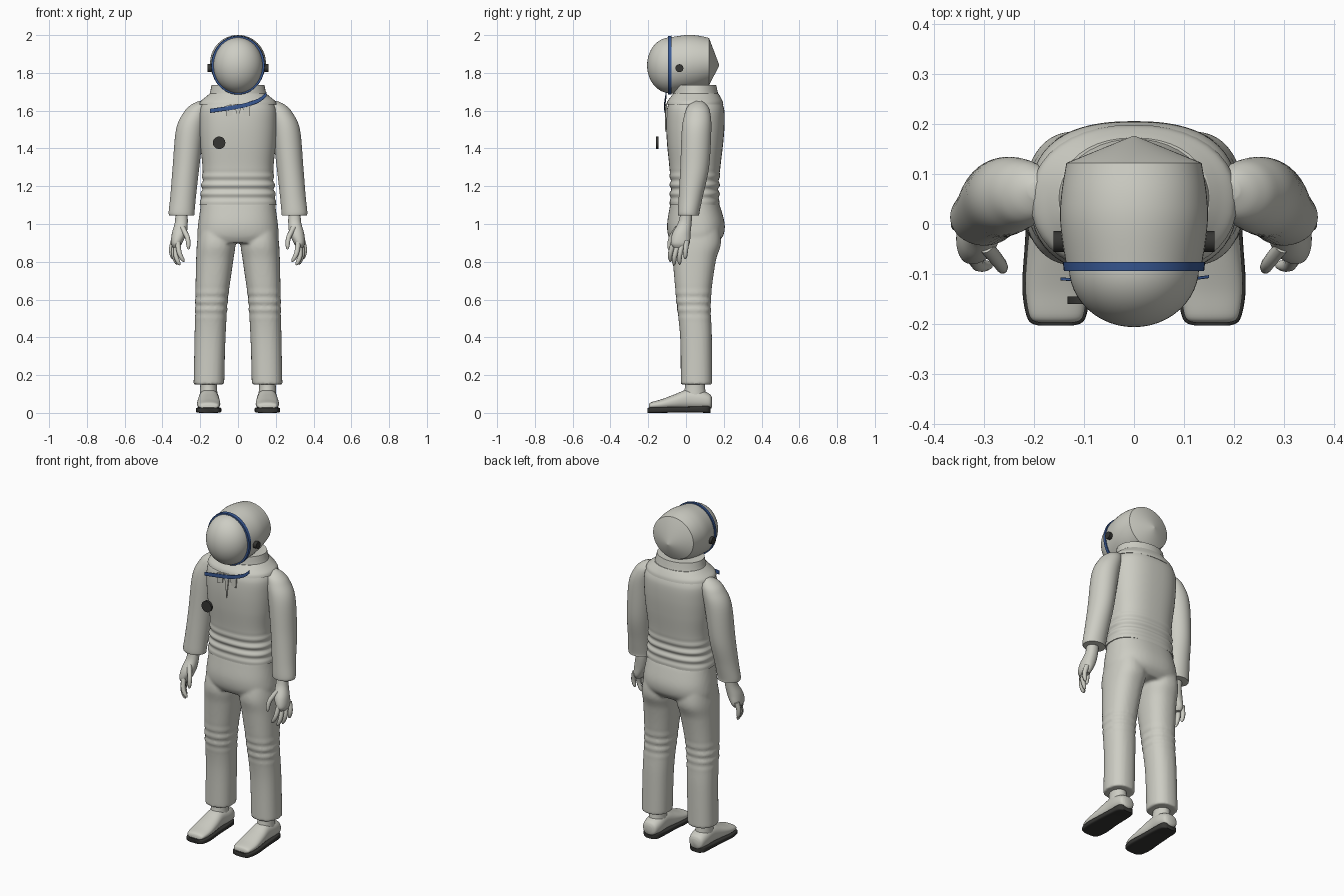
import bpy, bmesh, math
from math import cos, sin, pi, radians

cube = bpy.data.objects.get("Cube")
if cube:
    bpy.data.objects.remove(cube)


def material(name, rgb):
    m = bpy.data.materials.new(name)
    m.use_nodes = True
    col = (*rgb, 1)
    m.diffuse_color = col
    node = next(n for n in m.node_tree.nodes if n.type == 'BSDF_PRINCIPLED')
    node.inputs["Base Color"].default_value = col
    node.inputs["Roughness"].default_value = 0.6
    return m


SUIT = material("suit off white", (0.61, 0.61, 0.55))
BLUE = material("trim blue", (0.04, 0.1, 0.3))
DARK = material("rubber dark", (0.035, 0.035, 0.032))


def finish(obj, mat, mirror=False):
    """Colour, smooth by angle and optionally mirror an object."""
    obj.data.materials.clear()
    obj.data.materials.append(mat)
    bpy.ops.object.select_all(action='DESELECT')
    obj.select_set(True)
    bpy.context.view_layer.objects.active = obj
    bpy.ops.object.shade_smooth_by_angle(angle=radians(42))
    if mirror:
        obj.modifiers.new("mirror", 'MIRROR')
    return obj


def add(name, bm, mat, mirror=False):
    bmesh.ops.recalc_face_normals(bm, faces=bm.faces)
    mesh = bpy.data.meshes.new(name)
    bm.to_mesh(mesh)
    bm.free()
    obj = bpy.data.objects.new(name, mesh)
    bpy.context.collection.objects.link(obj)
    return finish(obj, mat, mirror)


def spline(rows, steps):
    """Catmull-Rom interpolation through rows of numbers."""
    out = []
    for i in range(len(rows) - 1):
        quad = (rows[max(i - 1, 0)], rows[i], rows[i + 1], rows[min(i + 2, len(rows) - 1)])
        for s in range(steps):
            t = s / steps
            out.append([b + t / 2 * (c - a + t * (2 * a - 5 * b + 4 * c - d + t * (3 * (b - c) + d - a)))
                        for a, b, c, d in zip(*quad)])
    return out + [list(rows[-1])]


PLACE = {'x': lambda t, a, b: (t, a, b), 'y': lambda t, a, b: (a, t, b), 'z': lambda t, a, b: (a, b, t)}


def loft(bm, rows, axis='z', steps=6, power=2.0, sides=40, folds=None):
    """Skin rounded sections; a row is position, then min/max on the two other axes."""
    rings = []
    for t, a0, a1, b0, b1 in spline(rows, steps):
        puff = 0
        if folds and folds[0] < t < folds[1]:
            u = (t - folds[0]) / (folds[1] - folds[0])
            puff = folds[2] * sin(pi * u) * sin(2 * pi * folds[3] * u)
        ring = []
        for k in range(sides):
            c, s = cos(2 * pi * k / sides), sin(2 * pi * k / sides)
            ca, sb = (math.copysign(abs(v) ** (2 / power), v) for v in (c, s))
            ring.append(bm.verts.new(PLACE[axis](
                t, (a0 + a1) / 2 + ca * ((a1 - a0) / 2 + puff), (b0 + b1) / 2 + sb * ((b1 - b0) / 2 + puff))))
        rings.append(ring)
    for low, high in zip(rings, rings[1:]):
        for k in range(sides):
            n = (k + 1) % sides
            bm.faces.new((low[k], low[n], high[n], high[k]))
    bm.faces.new(rings[0])
    bm.faces.new(rings[-1])


def part(name, rows, mat=SUIT, mirror=False, **options):
    bm = bmesh.new()
    loft(bm, rows, **options)
    return add(name, bm, mat, mirror)


def disc(name, centre, radius, depth, turn, mat, mirror=False):
    bpy.ops.mesh.primitive_cylinder_add(vertices=32, radius=radius, depth=depth)
    obj = bpy.context.object
    obj.name = name
    bm = bmesh.new()
    bm.from_mesh(obj.data)
    bmesh.ops.rotate(bm, verts=bm.verts, matrix=turn)
    bmesh.ops.translate(bm, verts=bm.verts, vec=centre)
    bm.to_mesh(obj.data)
    bm.free()
    return finish(obj, mat, mirror)


def plate(name, outline, y, mirror=False):
    """Thin flat flap facing the front."""
    bm = bmesh.new()
    face = bm.faces.new([bm.verts.new((x, y, z)) for x, z in outline])
    new = bmesh.ops.extrude_face_region(bm, geom=[face])["geom"]
    bmesh.ops.translate(bm, verts=[v for v in new if isinstance(v, bmesh.types.BMVert)], vec=(0, 0.008, 0))
    return add(name, bm, SUIT, mirror)


# Helmet: shell, pointed back, rim, visor and ear caps
part("helmet_shell", [(-.085, -.135, .135, 1.69, 1.988), (0, -.147, .147, 1.7, 2),
                      (.06, -.145, .145, 1.712, 1.998), (.122, -.135, .135, 1.735, 1.985)], axis='y', sides=56)
part("helmet_back", [(.122, -.135, .135, 1.735, 1.985), (.176, -.002, .002, 1.838, 1.842)],
     axis='y', steps=1, sides=56)
part("helmet_rim", [(-.094, -.14, .14, 1.686, 1.995), (-.076, -.142, .142, 1.685, 1.997)],
     mat=BLUE, axis='y', steps=1, sides=56)
bpy.ops.mesh.primitive_uv_sphere_add(segments=48, ring_count=28, radius=1)
visor = bpy.context.object
visor.name = "visor"
for v in visor.data.vertices:
    v.co = (v.co.x * .13, v.co.y * .12 - .086, v.co.z * .147 + 1.84)
finish(visor, SUIT)
from mathutils import Matrix
disc("ear_cap", (.15, -.035, 1.825), .021, .022, Matrix.Rotation(pi / 2, 3, 'Y'), DARK, True)

# Neck ring and wide collar
part("neck_ring", [(1.66, -.165, .165, -.072, .18), (1.69, -.15, .15, -.066, .17), (1.735, -.14, .14, -.06, .16)])
part("collar", [(1.632, -.206, .206, -.104, .198), (1.65, -.198, .198, -.098, .194),
                (1.672, -.172, .172, -.082, .183), (1.69, -.15, .15, -.068, .172)], power=2.2)

# Jacket body with waist folds
part("jacket", [(1.1, -.203, .203, -.086, .177), (1.13, -.199, .199, -.085, .176), (1.2, -.192, .192, -.083, .175),
                (1.3, -.188, .188, -.088, .182), (1.42, -.2, .2, -.1, .196), (1.52, -.206, .206, -.105, .204),
                (1.6, -.204, .204, -.102, .203), (1.645, -.185, .185, -.09, .19)],
     power=2.5, steps=12, sides=56, folds=(1.1, 1.29, .005, 4))

# Sleeves
part("sleeve", [(1.65, .17, .21, .05, .085), (1.63, .155, .25, .015, .11), (1.59, .16, .288, -.005, .128),
                (1.5, .18, .328, -.022, .134), (1.3, .205, .346, -.03, .122), (1.15, .222, .358, -.038, .09),
                (1.065, .23, .367, -.043, .072), (1.045, .232, .364, -.041, .07)], mirror=True)

# Trousers: hips and both legs fused into one skin
bm = bmesh.new()
loft(bm, [(1.12, -.196, .196, -.08, .17), (1.08, -.2, .2, -.088, .185), (1, -.211, .211, -.1, .205),
          (.94, -.215, .215, -.095, .198), (.9, -.2, .2, -.075, .165)], power=2.4, sides=56)
loft(bm, [(1.02, .03, .2, -.06, .17), (.9, .014, .217, -.083, .185), (.8, .026, .222, -.07, .157),
          (.6, .053, .226, -.052, .132), (.4, .066, .23, -.031, .137), (.15, .073, .235, -.028, .139)],
     power=2.3, steps=14, sides=48, folds=(.49, .67, .005, 4))
trousers = add("trousers", bm, SUIT, True)
trousers.modifiers["mirror"].use_mirror_merge = False
fuse = trousers.modifiers.new("fuse", 'REMESH')
fuse.mode = 'VOXEL'
fuse.voxel_size = .009
fuse.use_smooth_shade = True
relax = trousers.modifiers.new("relax", 'SMOOTH')
relax.factor = .5
relax.iterations = 4

# Hands: palm and fingers
part("palm", [(1.07, .268, .332, -.028, .035), (1.01, .266, .334, -.04, .03), (.95, .272, .35, -.072, .024),
              (.9, .295, .355, -.08, .02), (.875, .31, .345, -.065, .005)], mirror=True, sides=28, power=2.2)
FINGERS = {
    "thumb": [(.295, -.045, .98), (.267, -.08, .925), (.262, -.092, .865)],
    "index_finger": [(.32, -.063, .91), (.31, -.082, .845), (.285, -.082, .8)],
    "middle_finger": [(.325, -.04, .9), (.328, -.06, .83), (.308, -.064, .782)],
    "ring_finger": [(.333, -.018, .9), (.34, -.032, .84), (.322, -.034, .785)],
    "little_finger": [(.342, .004, .91), (.353, -.002, .86), (.345, -.004, .815)],
}
for name, path in FINGERS.items():
    curve = bpy.data.curves.new(name, 'CURVE')
    curve.dimensions = '3D'
    curve.bevel_depth = .0135
    curve.bevel_resolution = 3
    curve.use_fill_caps = True
    points = spline(path, 5)
    line = curve.splines.new('POLY')
    line.points.add(len(points) - 1)
    for i, (p, co) in enumerate(zip(line.points, points)):
        p.co = (*co, 1)
        u = i / (len(points) - 1)
        p.radius = math.sqrt(max(1 - u ** 6, .06)) * (1.1 - .25 * u)
    obj = bpy.data.objects.new(name, curve)
    bpy.context.collection.objects.link(obj)
    bpy.ops.object.select_all(action='DESELECT')
    obj.select_set(True)
    bpy.context.view_layer.objects.active = obj
    bpy.ops.object.convert(target='MESH')
    finish(bpy.context.object, SUIT, True)

# Ankles, shoes and soles
part("ankle", [(.2, .112, .2, -.005, .1), (.14, .112, .2, -.005, .1), (.07, .105, .205, -.02, .11)], mirror=True)
part("shoe", [(-.197, .12, .19, .022, .042), (-.185, .102, .208, .02, .056), (-.13, .094, .217, .018, .072),
              (-.06, .096, .214, .018, .098), (.01, .102, .208, .018, .124), (.08, .1, .208, .018, .118),
              (.125, .11, .2, .02, .1), (.138, .13, .18, .03, .08)], axis='y', mirror=True, power=2.3)
part("sole", [(-.203, .122, .19, 0, .026), (-.19, .098, .212, 0, .028), (-.13, .088, .223, 0, .03),
              (-.04, .094, .218, .002, .032), (.05, .097, .212, .002, .034), (.11, .104, .206, 0, .038),
              (.13, .125, .185, 0, .036)], mat=DARK, axis='y', mirror=True, power=5)

# Chest details: blue strap, collar flaps and round badge
part("chest_strap", [(-.147, -.113, -.107, 1.588, 1.61), (0, -.117, -.111, 1.61, 1.632),
                     (.07, -.115, -.109, 1.628, 1.65), (.118, -.112, -.106, 1.648, 1.67),
                     (.15, -.108, -.102, 1.676, 1.698)], mat=BLUE, axis='x', power=6, sides=16)
plate("collar_flap", [(.022, 1.635), (.065, 1.625), (.06, 1.565), (.03, 1.575)], -.109, True)
plate("collar_point", [(-.016, 1.635), (.016, 1.635), (.006, 1.55), (0, 1.49), (-.006, 1.55)], -.111)
disc("chest_badge", (-.1, -.152, 1.43), .033, .015, Matrix.Rotation(pi / 2, 3, 'X'), DARK)
